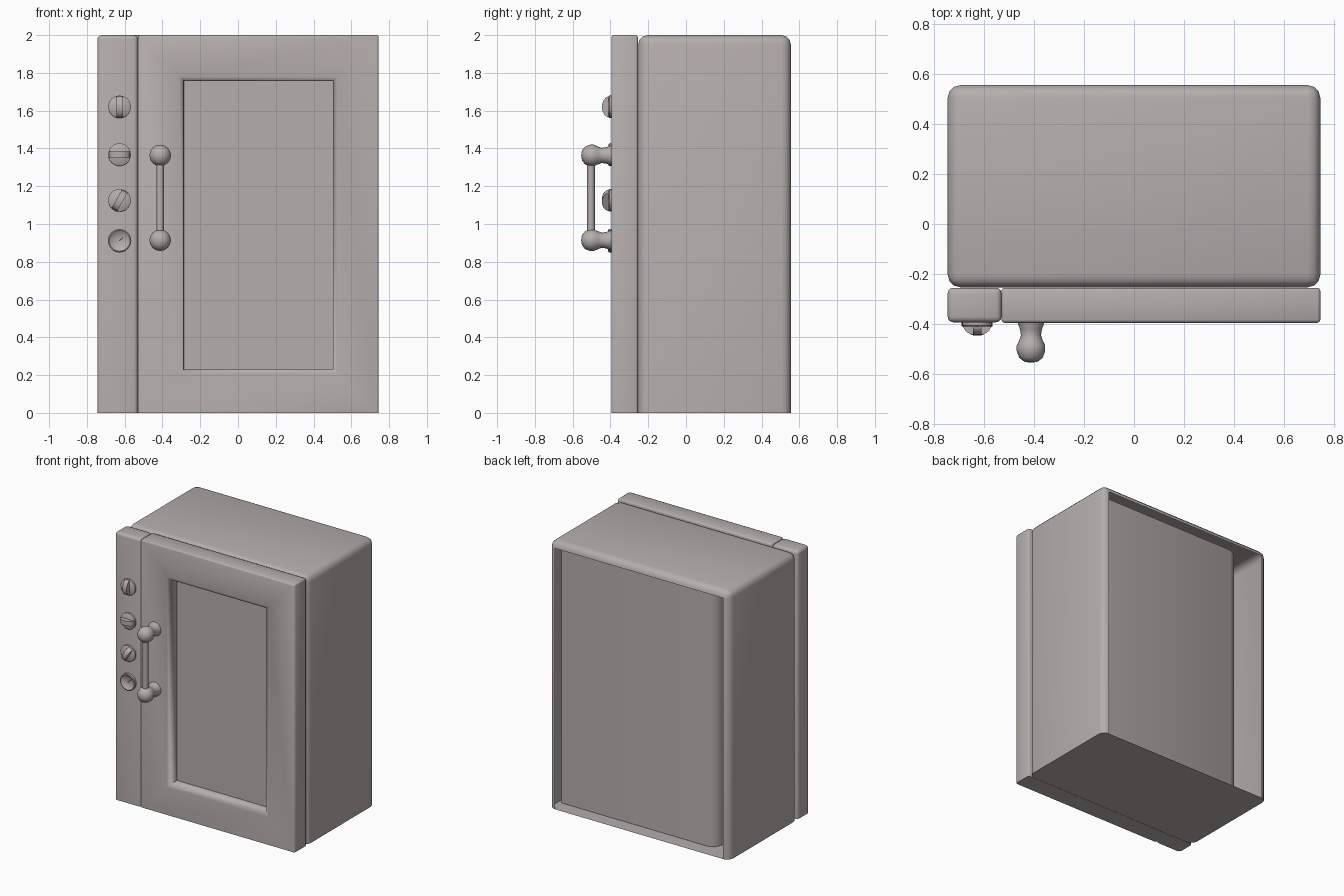
import bpy, bmesh, math
from mathutils import Matrix, Vector

if "Cube" in bpy.data.objects:
    bpy.data.objects.remove(bpy.data.objects["Cube"], do_unlink=True)

# Single warm grey finish
grey = bpy.data.materials.new("warm_grey")
grey.use_nodes = True
grey.diffuse_color = (0.46, 0.425, 0.415, 1)
grey.node_tree.nodes["Principled BSDF"].inputs["Base Color"].default_value = grey.diffuse_color


def finish(name, bm, angle=50):
    mesh = bpy.data.meshes.new(name)
    bm.to_mesh(mesh)
    bm.free()
    mesh.materials.append(grey)
    obj = bpy.data.objects.new(name, mesh)
    bpy.context.collection.objects.link(obj)
    bpy.ops.object.select_all(action="DESELECT")
    obj.select_set(True)
    bpy.context.view_layer.objects.active = obj
    bpy.ops.object.shade_smooth_by_angle(angle=math.radians(angle))
    return obj


def rounded_box(low, high, radius, segments=3):
    """Box with every edge rounded except those around the base."""
    low, high = Vector(low), Vector(high)
    bm = bmesh.new()
    size = Matrix.Diagonal((*(high - low), 1))
    bmesh.ops.create_cube(bm, size=1, matrix=Matrix.Translation((low + high) / 2) @ size)
    edges = [e for e in bm.edges if max(v.co.z for v in e.verts) > low.z + 0.01]
    bmesh.ops.bevel(bm, geom=edges, offset=radius, segments=segments,
                    profile=0.5, affect="EDGES", clamp_overlap=True)
    bmesh.ops.recalc_face_normals(bm, faces=bm.faces)
    return bm


def biggest_face(bm, direction):
    facing = [f for f in bm.faces if f.normal.dot(Vector(direction)) > 0.99]
    return max(facing, key=lambda f: f.calc_area())


def lathe(name, x, z, profile, steps=20, angle=50):
    """Turn (radius, y) points around an axis running front to back."""
    bm = bmesh.new()
    verts = [bm.verts.new((x + r, y, z)) for r, y in profile]
    edges = [bm.edges.new(pair) for pair in zip(verts, verts[1:])]
    bmesh.ops.spin(bm, geom=verts + edges, cent=(x, 0, z), axis=(0, 1, 0),
                   angle=math.tau, steps=steps)
    bmesh.ops.remove_doubles(bm, verts=bm.verts, dist=0.0002)
    bmesh.ops.recalc_face_normals(bm, faces=bm.faces)
    return finish(name, bm, angle)


# Cabinet shell, open at the back
bm = rounded_box((-0.745, -0.253, 0), (0.745, 0.555, 2), 0.05)
bmesh.ops.delete(bm, geom=[biggest_face(bm, (0, 1, 0))], context="FACES_ONLY")
finish("cabinet_shell", bm)

# Oven cavity behind the door, seen inside the open back
bm = bmesh.new()
plan = [(0.71, -0.24), (0.71, 0.455), (-0.5, 0.455), (-0.545, 0.435), (-0.565, 0.39), (-0.565, -0.24)]
base = bm.faces.new([bm.verts.new((x, y, 0.005)) for x, y in plan])
top = bmesh.ops.extrude_face_region(bm, geom=[base])["geom"]
bmesh.ops.translate(bm, vec=(0, 0, 1.96), verts=[v for v in top if isinstance(v, bmesh.types.BMVert)])
bmesh.ops.recalc_face_normals(bm, faces=bm.faces)
finish("oven_cavity", bm)

# Door with a deep recessed window and a softened rim
bm = rounded_box((-0.53, -0.395, 0), (0.745, -0.255, 2), 0.012, 2)
front = biggest_face(bm, (0, -1, 0))
for thickness, depth in ((0.207, 0), (0.022, -0.012), (0.002, -0.075)):
    bmesh.ops.inset_region(bm, faces=[front], thickness=thickness, depth=depth, use_even_offset=True)
bmesh.ops.split(bm, geom=[front])
finish("door", bm, 85)

# Control strip
finish("control_strip", rounded_box((-0.745, -0.393, 0), (-0.53, -0.255, 2), 0.022))

# Knobs: a disc with a half-round grip turned to its own angle
KNOB_X = -0.627
for i, (z, turn) in enumerate([(1.62, 90), (1.367, 0), (1.125, 60)], 1):
    lathe(f"knob_base_{i}", KNOB_X, z,
          [(0.06, -0.38), (0.06, -0.406), (0.055, -0.41), (0, -0.41)], 24)
    bm = bmesh.new()
    bmesh.ops.create_cone(bm, segments=24, radius1=1, radius2=1, depth=2, cap_ends=True)
    place = (Matrix.Translation((KNOB_X, -0.405, z))
             @ Matrix.Rotation(math.radians(-turn), 4, "Y")
             @ Matrix.Diagonal((0.056, 0.04, 0.017, 1)))
    bmesh.ops.transform(bm, matrix=place, verts=bm.verts)
    finish(f"knob_grip_{i}", bm)

# Dial: shallow dish with a needle
lathe("dial_dish", KNOB_X, 0.912,
      [(0.062, -0.38), (0.062, -0.408), (0.056, -0.412), (0.05, -0.406), (0.025, -0.397), (0, -0.394)], 24)
bm = bmesh.new()
place = (Matrix.Translation((KNOB_X, -0.402, 0.912)) @ Matrix.Rotation(math.radians(-42), 4, "Y")
         @ Matrix.Translation((0.018, 0, 0)) @ Matrix.Diagonal((0.042, 0.006, 0.005, 1)))
bmesh.ops.create_cube(bm, size=1, matrix=place)
finish("dial_needle", bm)

# Door handle: two turned posts and an upright bar
HANDLE_X = -0.412
for name, z in (("upper", 1.363), ("lower", 0.914)):
    lathe(f"{name}_handle_post", HANDLE_X, z,
          [(0.054, -0.385), (0.052, -0.4), (0.044, -0.42), (0.04, -0.445), (0.047, -0.465), (0.057, -0.487),
           (0.057, -0.508), (0.047, -0.535), (0.026, -0.551), (0, -0.555)], 16)
bm = bmesh.new()
bmesh.ops.create_cone(bm, segments=16, radius1=0.02, radius2=0.02, depth=0.42, cap_ends=True,
                      matrix=Matrix.Translation((HANDLE_X, -0.503, 1.141)))
finish("handle_bar", bm)
